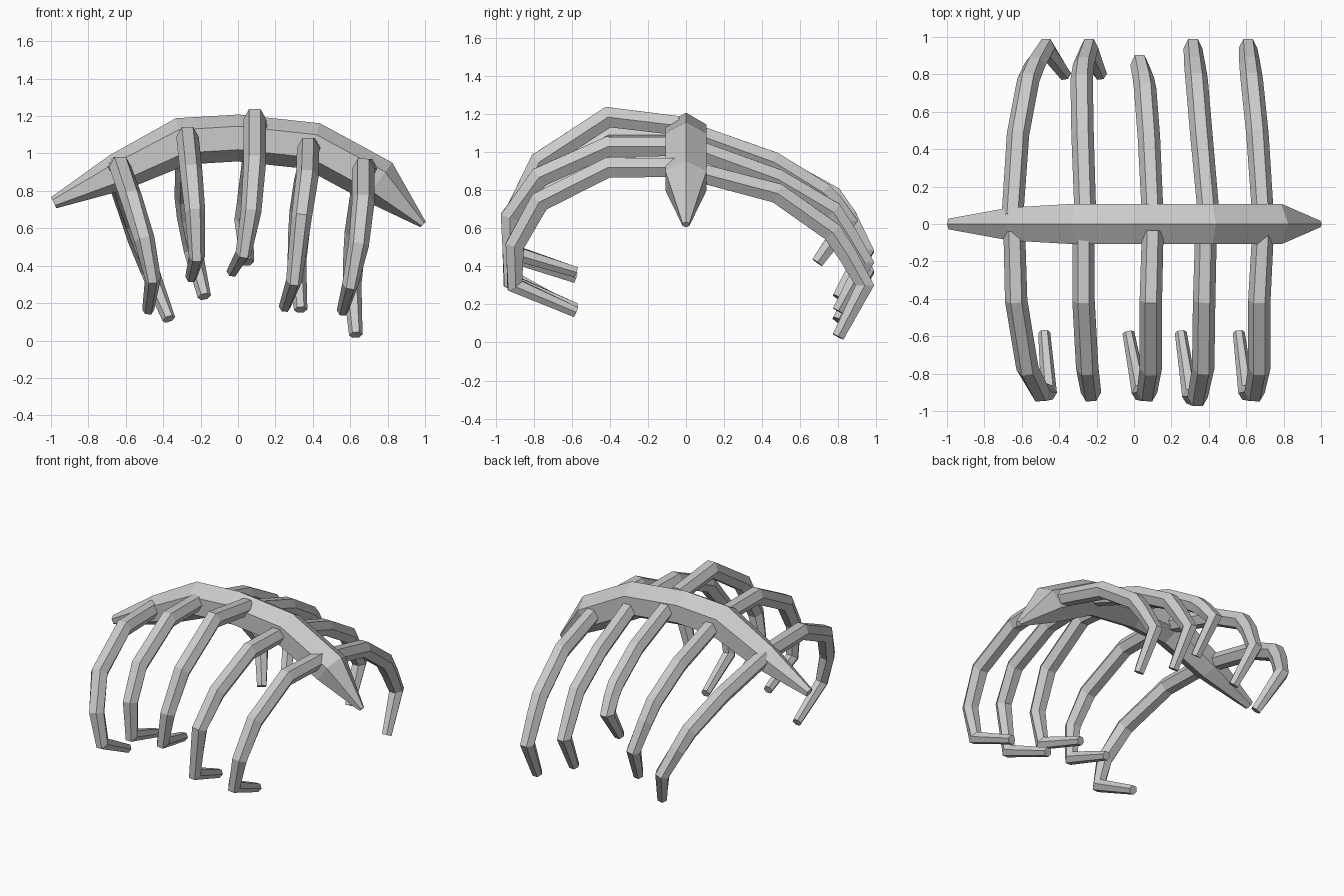
import bpy, bmesh, math
from mathutils import Vector


def sweep(name, pts, radii, side_axis, phase):
    """Six-sided tapered tube through pts, with mitred bends and closed ends."""
    pts = [Vector(p) for p in pts]
    bm = bmesh.new()
    rings = []
    for i, (p, r) in enumerate(zip(pts, radii)):
        a = (p - pts[i - 1]).normalized() if i else None
        b = (pts[i + 1] - p).normalized() if i < len(pts) - 1 else None
        a, b = a or b, b or a
        t = (a + b).normalized()
        side = (side_axis - t * side_axis.dot(t)).normalized()
        up = side.cross(t)
        miter = min(1 / max(t.dot(a), 0.1), 1.35)
        ring = []
        for k in range(6):
            ang = phase + k * math.pi / 3
            ring.append(bm.verts.new(p + side * r * math.cos(ang) + up * r * miter * math.sin(ang)))
        rings.append(ring)
    for r0, r1 in zip(rings, rings[1:]):
        for k in range(6):
            j = (k + 1) % 6
            bm.faces.new((r0[k], r0[j], r1[j], r1[k]))
    bm.faces.new(rings[0])
    bm.faces.new(rings[-1])
    bmesh.ops.recalc_face_normals(bm, faces=bm.faces)
    me = bpy.data.meshes.new(name)
    bm.to_mesh(me)
    bm.free()
    ob = bpy.data.objects.new(name, me)
    bpy.context.collection.objects.link(ob)


X, Y = Vector((1, 0, 0)), Vector((0, 1, 0))

# Arched spine, ridge on top, pointed ends
sweep("spine",
      [(-0.985, 0, 0.737), (-0.64, 0, 0.90), (-0.30, 0, 1.065), (0, 0, 1.083),
       (0.40, 0, 1.04), (0.75, 0, 0.85), (0.99, 0, 0.62)],
      [0.033, 0.102, 0.125, 0.125, 0.125, 0.125, 0.02], Y, math.pi / 6)

# Front ribs: x and z at each joint, shared y path
front_y = [-0.04, -0.41, -0.77, -0.90, -0.90, -0.58]
front = [
    ([-0.64, -0.63, -0.57, -0.50, -0.455, -0.48], [0.93, 0.93, 0.76, 0.54, 0.33, 0.165]),
    ([-0.27, -0.27, -0.25, -0.23, -0.22, -0.25], [1.09, 1.09, 0.90, 0.69, 0.45, 0.34]),
    ([0.10, 0.09, 0.09, 0.07, 0.03, -0.03], [1.14, 1.185, 0.95, 0.69, 0.47, 0.37]),
    ([0.385, 0.375, 0.37, 0.34, 0.30, 0.25], [1.03, 1.03, 0.87, 0.66, 0.32, 0.18]),
    ([0.69, 0.67, 0.67, 0.645, 0.60, 0.56], [0.92, 0.92, 0.74, 0.51, 0.30, 0.16]),
]
front_r = [0.058, 0.06, 0.06, 0.055, 0.043, 0.032]

# Back ribs: longer sloping path with a short hooked tip
back_y = [0.04, 0.48, 0.77, 0.85, 0.94, 0.80]
back = [
    ([-0.65, -0.62, -0.565, -0.53, -0.47, -0.37], [0.92, 0.80, 0.64, 0.53, 0.37, 0.115]),
    ([-0.26, -0.275, -0.28, -0.27, -0.24, -0.18], [1.06, 0.93, 0.77, 0.66, 0.48, 0.235]),
    ([0.10, 0.08, 0.06, 0.05, 0.03, 0.05], [1.10, 0.95, 0.79, 0.73, 0.64, 0.42]),
    ([0.40, 0.36, 0.335, 0.325, 0.315, 0.335], [1.02, 0.86, 0.69, 0.57, 0.42, 0.165]),
    ([0.69, 0.66, 0.63, 0.62, 0.61, 0.63], [0.90, 0.785, 0.58, 0.46, 0.30, 0.03]),
]
back_r = [0.058, 0.06, 0.06, 0.057, 0.05, 0.036]

for label, ys, ribs, radii in (("front_rib", front_y, front, front_r),
                               ("back_rib", back_y, back, back_r)):
    for n, (xs, zs) in enumerate(ribs):
        path = list(ys)
        if label == "back_rib" and n == 2:      # middle back rib is shorter
            path = [0.04, 0.46, 0.72, 0.78, 0.85, 0.69]
        if label == "front_rib" and n == 3:     # this one bulges further forward
            path[3:5] = [-0.925, -0.92]
        sweep(f"{label}_{n + 1}", list(zip(xs, path, zs)), radii, X, 0)
